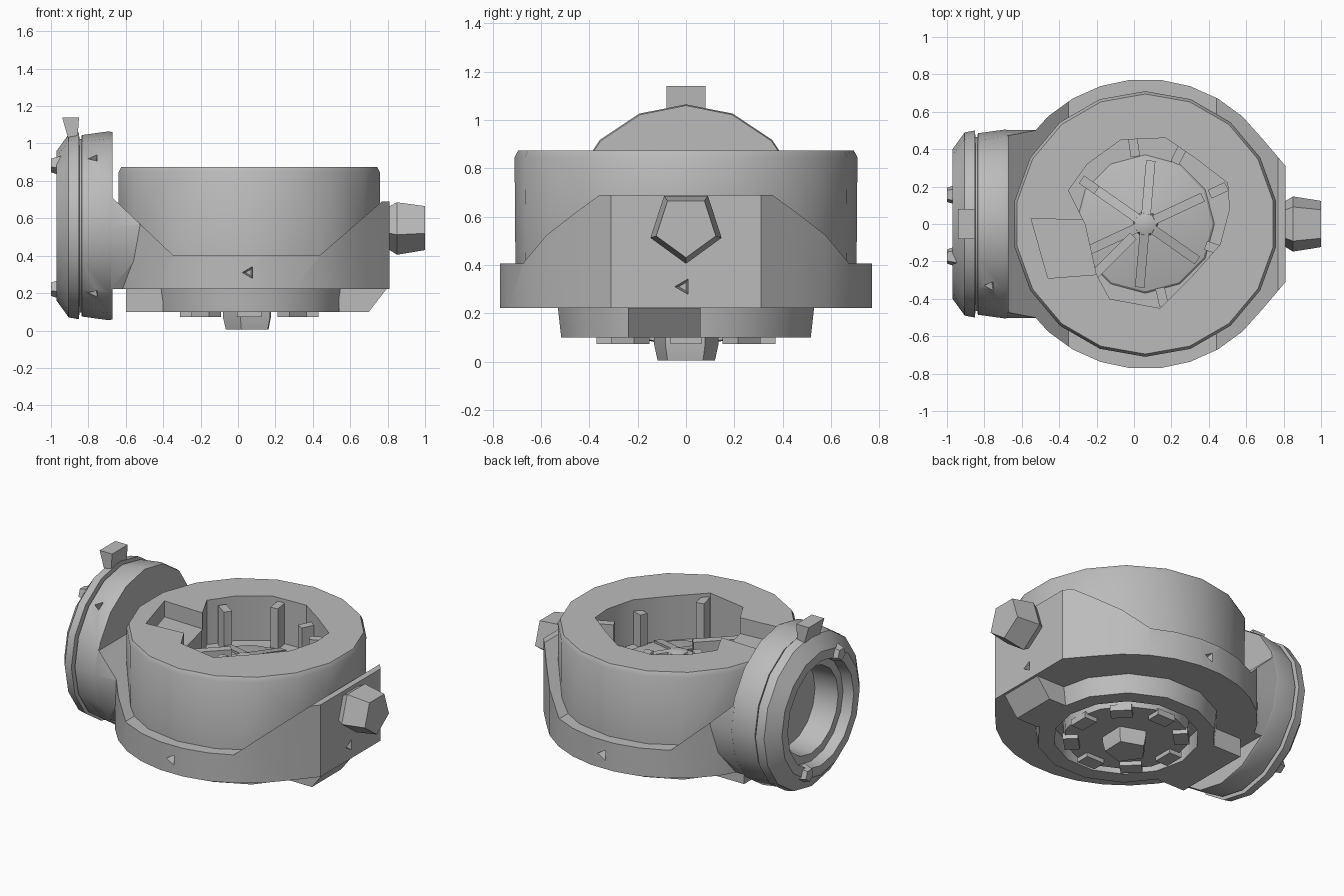
import bpy, bmesh, math
from mathutils import Matrix, Vector

if "Cube" in bpy.data.objects:
    bpy.data.objects.remove(bpy.data.objects["Cube"])

CX, FZ = 0.06, 0.56          # drum axis x, side flange axis z
grey = bpy.data.materials.new("mid grey")
grey.diffuse_color = (0.50, 0.50, 0.50, 1)
grey.use_nodes = True
grey.node_tree.nodes["Principled BSDF"].inputs["Base Color"].default_value = grey.diffuse_color


def finish(name, bm, smooth=True):
    bmesh.ops.recalc_face_normals(bm, faces=bm.faces)
    me = bpy.data.meshes.new(name)
    bm.to_mesh(me)
    bm.free()
    ob = bpy.data.objects.new(name, me)
    bpy.context.collection.objects.link(ob)
    me.materials.append(grey)
    if smooth:
        shade(ob)
    return ob


def activate(ob):
    bpy.ops.object.select_all(action='DESELECT')
    ob.select_set(True)
    bpy.context.view_layer.objects.active = ob


def shade(ob):
    activate(ob)
    bpy.ops.object.shade_smooth_by_angle(angle=math.radians(28))


def prism(name, pts, lo, hi, axis='Z', smooth=False):
    """Extrude a 2D outline along z (points x,y) or along y (points x,z)."""
    bm = bmesh.new()
    place = (lambda p, h: (p[0], p[1], h)) if axis == 'Z' else (lambda p, h: (p[0], h, p[1]))
    a = [bm.verts.new(place(p, lo)) for p in pts]
    b = [bm.verts.new(place(p, hi)) for p in pts]
    bm.faces.new(a)
    bm.faces.new(b)
    for i in range(len(pts)):
        j = (i + 1) % len(pts)
        bm.faces.new((a[i], a[j], b[j], b[i]))
    return finish(name, bm, smooth)


def lathe(name, profile, n, matrix, closed=False, turn=0.0):
    """Spin (radius, height) pairs about z; capped at both ends unless closed."""
    bm = bmesh.new()
    rings = []
    for r, h in profile:
        rings.append([bm.verts.new((r * math.cos(turn + k * math.tau / n),
                                    r * math.sin(turn + k * math.tau / n), h)) for k in range(n)])
    pairs = list(zip(rings, rings[1:])) + ([(rings[-1], rings[0])] if closed else [])
    for a, b in pairs:
        for k in range(n):
            m = (k + 1) % n
            bm.faces.new((a[k], a[m], b[m], b[k]))
    if not closed:
        bm.faces.new(rings[0])
        bm.faces.new(rings[-1])
    bmesh.ops.transform(bm, matrix=matrix, verts=bm.verts)
    return finish(name, bm)


def box(name, size, loc, rot=0.0):
    bm = bmesh.new()
    bmesh.ops.create_cube(bm, size=1, matrix=Matrix.Translation(loc) @ Matrix.Rotation(rot, 4, 'Z')
                          @ Matrix.Diagonal((*size, 1)))
    return finish(name, bm, False)


def boolean(ob, tool, op):
    activate(ob)
    m = ob.modifiers.new("cut", 'BOOLEAN')
    m.operation, m.object, m.solver = op, tool, 'EXACT'
    bpy.ops.object.modifier_apply(modifier=m.name)
    bpy.data.objects.remove(tool)


UP = Matrix.Translation((CX, 0, 0))
SIDE = Matrix.Translation((0, 0, FZ)) @ Matrix.Rotation(math.pi / 2, 4, 'Y')   # height -> +x

# Collar: round footprint with flat right side, joined to the neck of the flange
arc = [(CX + 0.775 * math.cos(t), 0.775 * math.sin(t))
       for t in [math.radians(a) for a in range(36, 160, 12)]]
half = [(0.81, 0.31)] + arc
body = prism("drum_body", half + [(x, -y) for x, y in reversed(half)], 0.15, 1.0)
boolean(body, lathe("neck", [(0.503, -0.69), (0.503, -0.40)], 16, SIDE), 'UNION')
outline = [(-0.68, 0.222), (1, 0.222), (1, 0.69), (0.77, 0.69), (0.44, 0.405), (-0.35, 0.405),
           (-0.65, 0.69), (-0.68, 0.72)]
boolean(body, prism("collar_cutter", outline, -1, 1, 'Y'), 'INTERSECT')

# Drum with a slightly bevelled top edge
drum = lathe("drum", [(0.705, 0.25), (0.71, 0.845), (0.695, 0.874)], 18, UP, turn=math.tau / 36)
boolean(body, drum, 'UNION')

# Top cavity and the shallower notch at its left
cavity = [(-0.07, 0.45), (0.17, 0.46), (0.33, 0.35), (0.50, 0.22), (0.51, 0.08), (0.46, -0.11),
          (0.30, -0.29), (0.14, -0.45), (-0.13, -0.40), (-0.20, -0.27), (-0.26, 0.0),
          (-0.35, 0.18), (-0.25, 0.32)]
boolean(body, prism("cavity_cutter", cavity, 0.585, 1.1), 'DIFFERENCE')
notch = [(-0.46, -0.29), (-0.20, -0.27), (-0.12, -0.1), (-0.26, 0.02), (-0.55, 0.03)]
boolean(body, prism("notch_cutter", notch, 0.77, 1.1), 'DIFFERENCE')

# Small three-sided dents in the collar
for loc, d in (((0.06, -0.77, 0.31), (0, 1, 0)), ((0.81, -0.01, 0.31), (-1, 0, 0)),
               ((0.06, 0.77, 0.31), (0, -1, 0))):
    q = Vector(d).to_track_quat('Z', 'Y').to_matrix().to_4x4()
    boolean(body, lathe("dent_cutter", [(0.045, -0.03), (0.02, 0.06)], 3,
                        Matrix.Translation(loc) @ q), 'DIFFERENCE')
shade(body)

# Ribs on the cavity wall
for k, (x, y, top) in enumerate([(0.0, 0.41, 0.85), (0.24, 0.37, 0.80), (0.45, 0.18, 0.84),
                                 (0.43, -0.13, 0.80), (0.15, -0.39, 0.85), (-0.24, 0.21, 0.84)]):
    a = math.atan2(y, x - CX)
    box(f"cavity_rib_{k}", (0.10, 0.05, top - 0.56), (x, y, (top + 0.56) / 2), a)

# Domed cavity floor with low spokes and a hub
lathe("cavity_floor", [(0.38, 0.575), (0.36, 0.595), (0.10, 0.665)], 12, UP)
for k in range(6):
    a = math.radians(25 + 60 * k)
    spoke = prism(f"floor_spoke_{k}", [(0.03, 0.57), (0.34, 0.57), (0.34, 0.615), (0.03, 0.695)],
                  -0.025, 0.025, 'Y')
    spoke.data.transform(UP @ Matrix.Rotation(a, 4, 'Z'))
lathe("floor_hub", [(0.08, 0.64), (0.06, 0.69), (0.03, 0.70)], 7, UP)
box("notch_strut", (0.30, 0.05, 0.16), (-0.11, -0.17, 0.67), math.radians(45))

# Underside: ring, side lugs, raised disc in a groove, studs and centre knob
lathe("base_ring", [(0.545, 0.23), (0.53, 0.10), (0.43, 0.10), (0.43, 0.215)], 14, UP, closed=True)
prism("right_lug", [(0.54, 0.10), (0.70, 0.10), (0.80, 0.23), (0.54, 0.23)], -0.24, 0.06, 'Y')
prism("left_lug", [(-0.60, 0.10), (-0.40, 0.10), (-0.40, 0.23), (-0.60, 0.23)], -0.26, 0.26, 'Y')
lathe("base_disc", [(0.38, 0.23), (0.37, 0.10)], 14, UP)
for k in range(8):
    a = math.tau * k / 8
    box(f"base_stud_{k}", (0.09, 0.13, 0.04),
        (CX + 0.325 * math.cos(a), 0.325 * math.sin(a), 0.093), a)
lathe("base_knob", [(0.14, 0.11), (0.14, 0.07), (0.125, 0.005)], 5, UP, turn=0.6)

# Right knob: five-sided, point down
knob = Matrix.Translation((0, 0, 0.56)) @ Matrix.Rotation(math.pi / 2, 4, 'Y')
lathe("side_knob", [(0.11, 0.78), (0.155, 0.85), (0.13, 1.0)], 5, knob)

# Left flange: wide tapering drum, thin disc, sloped rim and stepped hollow face
flange = lathe("side_flange", [(0.50, -0.67), (0.505, -0.69), (0.485, -0.835), (0.465, -0.838),
                               (0.465, -0.848), (0.50, -0.85), (0.49, -0.905), (0.40, -0.97),
                               (0.34, -0.97), (0.33, -0.90), (0.28, -0.90), (0.27, -0.74)],
               16, SIDE)
for z, d in ((0.92, -1), (0.20, 1)):
    dent = Matrix.Translation((-0.77, -0.33, z)) @ Vector((0, 0.65, d)).to_track_quat(
        'Z', 'Y').to_matrix().to_4x4()
    boolean(flange, lathe("dent_cutter", [(0.045, -0.06), (0.02, 0.06)], 3, dent), 'DIFFERENCE')
shade(flange)

# Tab on top of the flange and small nubs on its rim
prism("flange_tab", [(-0.90, 1.0), (-0.86, 1.0), (-0.85, 1.14), (-0.94, 1.14)], -0.08, 0.08, 'Y')
for k, a in enumerate((28, 205)):
    t = math.radians(a)
    lathe(f"rim_nub_{k}", [(0.06, 0.06), (0.04, 0.0)], 5,
          Matrix.Translation((-1.0, -0.37 * math.sin(t), FZ + 0.37 * math.cos(t)))
          @ Matrix.Rotation(math.pi / 2, 4, 'Y'))
